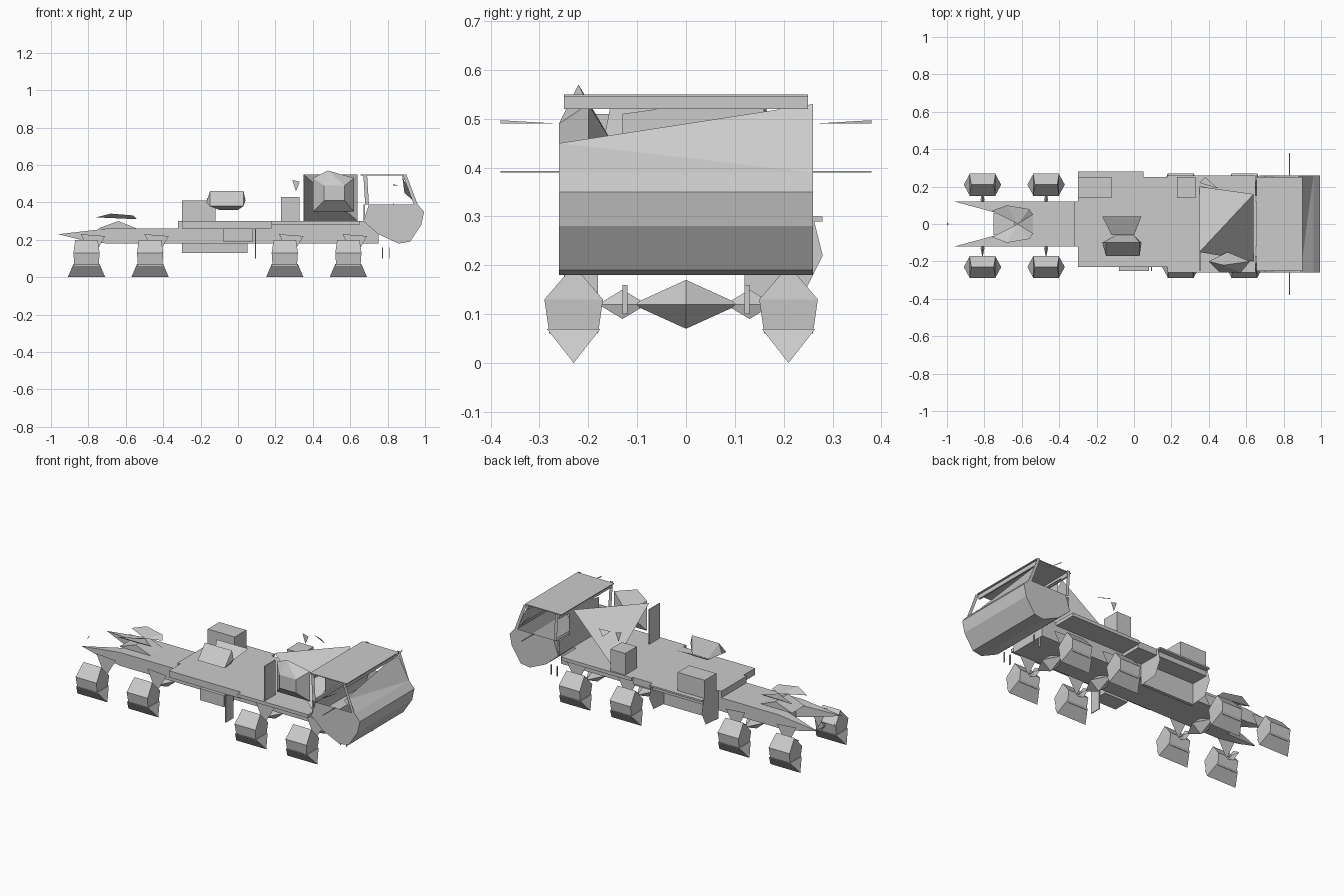
import bpy
import bmesh

default_cube = bpy.data.objects.get("Cube")
if default_cube:
    bpy.data.objects.remove(default_cube, do_unlink=True)

grey = bpy.data.materials.new("plain grey")
grey.use_nodes = True
grey.diffuse_color = (.6, .6, .6, 1)
grey_shader = grey.node_tree.nodes["Principled BSDF"]
grey_shader.inputs["Base Color"].default_value = grey.diffuse_color

# Shared heights and widths
RAIL_BOTTOM, RAIL_TOP, DECK = .18, .26, .3
WAIST, ROOF = .39, .55
RAIL_HALF, CAB_HALF = .12, .26
CAB_REAR = .67
SIDES = (("left", 1), ("right", -1))


def finish(name, bm):
    """Turn a bmesh into a flat shaded grey object."""
    bmesh.ops.recalc_face_normals(bm, faces=bm.faces)
    mesh = bpy.data.meshes.new(name)
    bm.to_mesh(mesh)
    bm.free()
    mesh.materials.append(grey)
    part = bpy.data.objects.new(name, mesh)
    bpy.context.scene.collection.objects.link(part)
    return part


def box(name, x_range, y_range, z_range):
    """Box between two limits on each axis."""
    bm = bmesh.new()
    bmesh.ops.create_cube(bm, size=1)
    for vert in bm.verts:
        for axis, limits in enumerate((x_range, y_range, z_range)):
            vert.co[axis] = max(limits) if vert.co[axis] > 0 else min(limits)
    return finish(name, bm)


def hull(name, points):
    """Faceted convex solid around a few points."""
    bm = bmesh.new()
    for point in points:
        bm.verts.new(point)
    result = bmesh.ops.convex_hull(bm, input=bm.verts)
    unused = [item for item in result["geom_interior"]
              if isinstance(item, bmesh.types.BMVert)]
    bmesh.ops.delete(bm, geom=unused, context="VERTS")
    return finish(name, bm)


def sheet(name, points):
    """A single thin flat panel."""
    bm = bmesh.new()
    bm.faces.new([bm.verts.new(point) for point in points])
    return finish(name, bm)


def across(profile, half_width):
    """Repeat an x, z profile on both sides of the centre line."""
    return [(x, side * half_width, z) for label, side in SIDES for x, z in profile]


def diamond(name, centre, radii):
    """Eight sided solid with one point each way along every axis."""
    points = []
    for axis, radius in enumerate(radii):
        for label, side in SIDES:
            point = list(centre)
            point[axis] += side * radius
            points.append(point)
    return hull(name, points)


# Chassis rails and decks
rails = (-RAIL_HALF, RAIL_HALF)
box("rear_chassis", (-.7, -.32), rails, (RAIL_BOTTOM, RAIL_TOP))
box("front_chassis", (-.32, .75), rails, (RAIL_BOTTOM, DECK))
box("middle_deck", (-.3, .18), (-.23, .25), (RAIL_TOP, DECK))
box("front_deck", (.18, .65), (-CAB_HALF, CAB_HALF), (.28, DECK))

# Forked tail and the notched coupling plate on its sloped mount
for label, side in SIDES:
    outer, inner = side * RAIL_HALF, side * .05
    root = [(-.7, y, z) for y in (outer, inner) for z in (RAIL_BOTTOM, RAIL_TOP)]
    hull(label + "_tail_fork", root + [(-.96, outer, .23), (-.84, outer, .2)])
    hull(label + "_coupling_plate", [
        (-.76, side * .07, .32), (-.68, side * .1, .34), (-.56, side * .08, .33),
        (-.54, inner, .31), (-.62, 0, .32)])
hull("coupling_mount",
     across([(-.75, RAIL_TOP), (-.54, RAIL_TOP), (-.64, DECK)], .06))
sheet("tail_tip", [(-1, -.01, .22), (-1, .01, .22), (-.99, 0, .24)])


def wheel(name, x, y, side, radius=.1):
    """Wide lower edge flaring out of a faceted hub block."""
    foot, hub = [], []
    for end in (-radius, radius):
        foot.append((x + end, y, 0))
        hub.append((x + end * .6, y, radius * 2))
        for face in (-radius, radius):
            foot.append((x + end * .7, y + face * .55, radius * .7))
            hub.append((x + end * .65, y + face * .5, radius * .6))
            hub.append((x + end * .7, y + face * .6, radius * 1.3))
    hull(name + "_foot", foot)
    hull(name + "_hub", hub)
    inner = side * .15
    sheet(name + "_bracket", [(x - .03, inner, .23), (x + radius, inner, .22),
                              (x + .03, inner, radius)])


# Running gear
for axle_number, x in enumerate((-.81, -.47, .25, .59), start=1):
    for label, side in SIDES:
        y = .21 if side > 0 else -.23
        wheel(f"{label}_wheel_{axle_number}", x, y, side)
        diamond(f"{label}_half_axle_{axle_number}", (x, side * .13, RAIL_HALF),
                (.01, .05, .03))
    if axle_number > 1:
        diamond(f"differential_{axle_number}", (x, 0, RAIL_HALF), (.06, .11, .05))

# Open tank bay on the left: inner wall, end plates and flap
bay_x = (-.3, .05)
box("tank_inner_wall", bay_x, (RAIL_HALF, .14), (.13, RAIL_TOP))
box("left_deck_flap", bay_x, (.25, .28), (.29, DECK))
for label, x in zip(("rear", "front"), bay_x):
    sheet(label + "_tank_end_plate", [
        (x, RAIL_HALF, DECK), (x, CAB_HALF, DECK), (x, .28, .22),
        (x, .24, .14), (x, RAIL_HALF, .13)])

# Lockers and crates
box("side_locker", (-.08, .08), (-.25, -.15), (.19, RAIL_TOP))
box("locker_flap", (.09, .095), (-.25, -.18), (.1, RAIL_TOP))
box("rear_crate", (-.3, -.12), (.14, .25), (DECK, .41))
box("front_crate", (.23, .33), (.14, .25), (DECK, .43))

# Faceted bowl with a flared brim
bowl = [(x, y, z) for x in (-.15, .03) for y, z in ((-.17, .38), (-.1, .46))]
hull("deck_bowl", bowl + [(-.17, -.1, .4), (.04, -.1, .41),
                          (-.1, -.06, .36), (0, -.06, .36)])
sheet("deck_bowl_brim", [(-.17, .04, .42), (.04, .04, .42),
                         (0, -.06, .37), (-.12, -.06, .37)])

# Engine cover wedge with the spare wheel and its rack
engine_rear, engine_front = .35, .64
hull("engine_cover", [(engine_front, .16, ROOF), (engine_rear, -.15, ROOF),
                      (engine_rear, .2, DECK), (engine_front, -.2, DECK)])
spare = [(x, -.2, z) for x in (.4, .62) for z in (.35, .53)]
spare += [(x, -.26, z) for x in (.46, .57) for z in (.41, .49)]
hull("spare_wheel", spare + [(.48, -.22, .57), (.5, -.15, .45)])
box("spare_wheel_rack", (engine_rear, engine_rear + .005), (-.25, -.15), (DECK, .51))
sheet("intake_flap", [(engine_rear, .22, .52), (.45, .19, .5), (.38, .25, .49)])
sheet("intake_stub", [(.29, .2, .52), (.33, .2, .51), (.31, .2, .46)])

# Cab tub: one profile for both doors, with panels joining them
tub = [(.7, WAIST), (CAB_REAR, DECK), (.75, .23), (.86, RAIL_BOTTOM), (.92, .19),
       (.98, .28), (.995, .35), (.96, WAIST)]
for number, (start, end) in enumerate(zip(tub, tub[1:]), start=1):
    lower, upper = across([start, end], CAB_HALF)[:2], across([end, start], CAB_HALF)[2:]
    sheet(f"cab_panel_{number}", lower + upper)

# Doors, window posts, mirrors and steps
for label, side in SIDES:
    y = side * CAB_HALF
    mirror_y = side * .38
    sheet(label + "_door", [(x, y, z) for x, z in tub])
    for post, foot, head in (("rear", .68, CAB_REAR), ("front", .94, .88)):
        sheet(f"{label}_{post}_post", [
            (foot, y, WAIST), (foot + .02, y, WAIST),
            (head + .02, y, ROOF), (head, y, ROOF)])
    box(label + "_mirror_arm", (.83, .835), (y, mirror_y), (WAIST, WAIST + .003))
    sheet(label + "_mirror", [(.86, y, .49), (.83, mirror_y, .497), (.83, mirror_y, .49)])
    for place, x in (("rear", .77), ("front", .81)):
        box(f"{label}_{place}_step_bar", (x, x + .004),
            (side * RAIL_HALF, side * .13), (.1, .16))

# Roof, rails, split windscreen and rear wall
cab_width = (-.25, .25)
box("cab_roof", (.655, .9), cab_width, (ROOF - .005, ROOF))
for label, x in (("rear", CAB_REAR), ("front", .88)):
    box(label + "_roof_rail", (x, x + .01), cab_width, (.52, ROOF))
low_right, low_left = (.96, -CAB_HALF, WAIST), (.96, CAB_HALF, WAIST)
high_right = (.89, -CAB_HALF, .45)
sheet("upper_windscreen", [high_right, (.88, CAB_HALF, .53), low_left])
sheet("lower_windscreen", [high_right, low_left, low_right])
box("rear_cab_wall", (CAB_REAR, CAB_REAR + .01), cab_width, (DECK, WAIST))
sheet("rear_cab_panel", [(CAB_REAR, -.13, WAIST), (CAB_REAR, .16, WAIST),
                         (CAB_REAR, .16, ROOF), (CAB_REAR, -.13, .51)])
